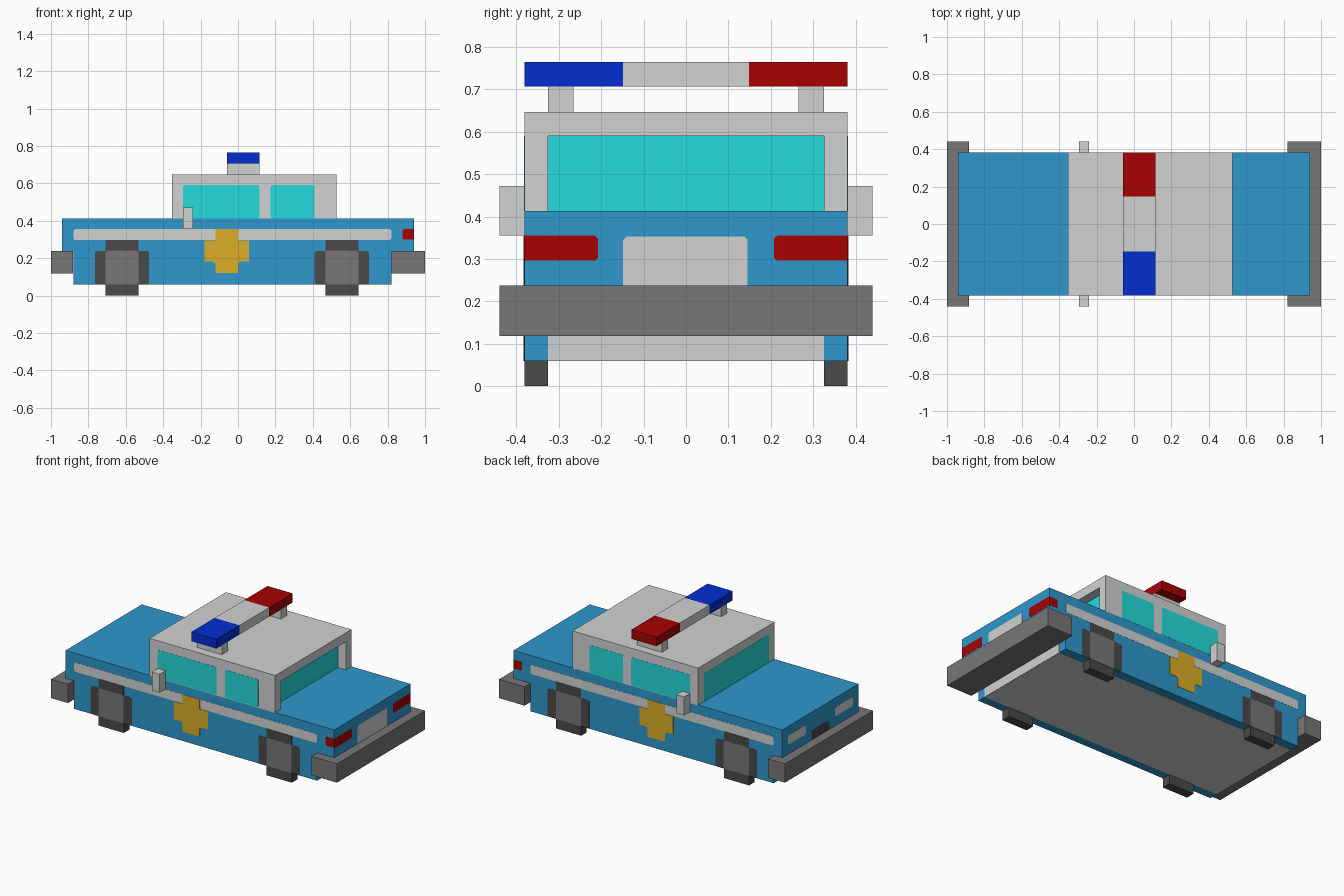
import bpy, bmesh

cube = bpy.data.objects.get("Cube")
if cube:
    bpy.data.objects.remove(cube, do_unlink=True)


def linear(c):
    c /= 255
    return c / 12.92 if c <= 0.04045 else ((c + 0.055) / 1.055) ** 2.4


def material(name, r, g, b):
    m = bpy.data.materials.new(name)
    col = (linear(r), linear(g), linear(b), 1)
    m.diffuse_color = col
    m.use_nodes = True
    bsdf = next(n for n in m.node_tree.nodes if n.type == 'BSDF_PRINCIPLED')
    bsdf.inputs["Base Color"].default_value = col
    return m


PAINT = material("body_blue", 46, 152, 205)
PALE = material("pale_grey", 209, 211, 210)
GLASS = material("glass_teal", 38, 219, 220)
RED = material("light_red", 168, 2, 2)
BLUE = material("beacon_blue", 2, 46, 206)
GOLD = material("badge_gold", 219, 174, 38)
GREY = material("mid_grey", 119, 119, 119)
DARK = material("tyre_dark", 74, 74, 74)


def prism(name, axis, pts, a, b, mat):
    """Extrude a 2D outline along an axis from a to b."""
    place = {'x': lambda p, t: (t, p[0], p[1]),
             'y': lambda p, t: (p[0], t, p[1])}[axis]
    bm = bmesh.new()
    lo = [bm.verts.new(place(p, a)) for p in pts]
    hi = [bm.verts.new(place(p, b)) for p in pts]
    bm.faces.new(lo)
    bm.faces.new(hi)
    n = len(pts)
    for i in range(n):
        j = (i + 1) % n
        bm.faces.new((lo[i], lo[j], hi[j], hi[i]))
    bmesh.ops.recalc_face_normals(bm, faces=bm.faces)
    me = bpy.data.meshes.new(name)
    bm.to_mesh(me)
    bm.free()
    me.materials.append(mat)
    ob = bpy.data.objects.new(name, me)
    bpy.context.collection.objects.link(ob)
    return ob


def rect(u0, u1, v0, v1, cut=0.0):
    """Rectangle outline, optionally with clipped corners."""
    if not cut:
        return [(u0, v0), (u1, v0), (u1, v1), (u0, v1)]
    c = cut
    return [(u0 + c, v0), (u1 - c, v0), (u1, v0 + c), (u1, v1 - c),
            (u1 - c, v1), (u0 + c, v1), (u0, v1 - c), (u0, v0 + c)]


def box(name, x0, x1, y0, y1, z0, z1, mat):
    return prism(name, 'x', rect(y0, y1, z0, z1), x0, x1, mat)


W = 0.381     # half width of the body
T = 0.001     # thickness of painted plates

# Body shell with stepped ends, floor and bumpers
prism("body", 'y', [(-0.88, 0.06), (0.82, 0.06), (0.82, 0.237), (0.94, 0.237),
                    (0.94, 0.413), (-0.94, 0.413), (-0.94, 0.237), (-0.88, 0.237)],
      -W, W, PAINT)
box("floor", -0.88, 0.82, -0.325, 0.325, 0.06 - T, 0.061, PALE)
box("rear_valance", 0.819, 0.82 + T, -0.325, 0.325, 0.06, 0.12, PALE)
box("front_bumper", -1.0, -0.882, -0.44, 0.44, 0.118, 0.237, GREY)
box("rear_bumper", 0.822, 1.0, -0.44, 0.44, 0.118, 0.237, GREY)

# Cabin with a recessed rear window
box("cabin", -0.352, 0.47, -W, W, 0.41, 0.647, PALE)
prism("rear_window_frame", 'x',
      [(-W, 0.41), (-0.325, 0.41), (-0.325, 0.59), (0.325, 0.59),
       (0.325, 0.41), (W, 0.41), (W, 0.647), (-W, 0.647)], 0.47, 0.527, PALE)
box("rear_window", 0.469, 0.47 + T, -0.325, 0.325, 0.413, 0.59, GLASS)
box("windscreen", -0.352 - T, -0.351, -0.325, 0.325, 0.413, 0.59, GLASS)

# Roof beacon bar
box("beacon_middle", -0.06, 0.115, -0.148, 0.148, 0.707, 0.765, PALE)
box("beacon_blue", -0.06, 0.115, -W, -0.148, 0.707, 0.765, BLUE)
box("beacon_red", -0.06, 0.115, 0.148, W, 0.707, 0.765, RED)

# Front grille and rear plate
prism("grille", 'x', rect(-0.09, 0.09, 0.237, 0.295, 0.012), -0.94 - T, -0.939, DARK)
prism("rear_plate", 'x', [(-0.148, 0.237), (0.145, 0.237), (0.145, 0.345),
                          (0.138, 0.353), (-0.14, 0.353), (-0.148, 0.345)],
      0.939, 0.94 + T, PALE)

# Parts repeated on both sides
badge = [(-0.12, 0.12), (0.0, 0.12), (0.0, 0.172), (0.015, 0.181),
         (0.058, 0.181), (0.058, 0.295), (0.0, 0.295), (0.0, 0.355),
         (-0.12, 0.355), (-0.12, 0.295), (-0.178, 0.295), (-0.178, 0.181),
         (-0.135, 0.181), (-0.12, 0.172)]
for s, side in ((-1, "right"), (1, "left")):
    def panel(name, pts, mat, layer=1):
        prism(f"{side}_{name}", 'y', pts, s * (W - 0.001), s * (W + T * layer), mat)

    panel("stripe", rect(-0.88, 0.82, 0.297, 0.355, 0.008), PALE)
    panel("badge", badge, GOLD, 2)
    panel("front_window", rect(-0.295, 0.116, 0.413, 0.59, 0.006), GLASS)
    panel("rear_side_window", rect(0.175, 0.409, 0.413, 0.59, 0.006), GLASS)

    # Tail light wraps square round the corner, clipped only at its inner ends
    panel("tail_light_side", [(0.94 + T, 0.3), (0.94 + T, 0.355), (0.887, 0.355),
                              (0.88, 0.348), (0.88, 0.307), (0.887, 0.3)], RED)
    prism(f"{side}_tail_light", 'x',
          [(s * y, z) for y, z in ((W, 0.296), (W, 0.355), (0.215, 0.355),
                                   (0.207, 0.347), (0.207, 0.304), (0.215, 0.296))],
          0.939, 0.94 + T, RED)
    prism(f"{side}_headlight", 'x',
          rect(*sorted((s * 0.145, s * 0.325)), 0.296, 0.355, 0.01),
          -0.94 - T, -0.939, PALE)

    # Wheels: dark stepped tyre with a grey hub
    for x, end in ((-0.62, "front"), (0.555, "rear")):
        box(f"{side}_{end}_tyre", x - 0.088, x + 0.088,
            *sorted((s * 0.325, s * W)), 0.0, 0.1, DARK)
        panel(f"{end}_wheel_side", rect(x - 0.145, x + 0.145, 0.06, 0.238, 0.008), DARK)
        panel(f"{end}_tyre_top", rect(x - 0.088, x + 0.088, 0.23, 0.296), DARK, 1.5)
        panel(f"{end}_hub", rect(x - 0.088, x + 0.088, 0.06, 0.24, 0.008), GREY, 2)

    # Wing mirrors and beacon legs
    box(f"{side}_mirror", -0.295, -0.24, *sorted((s * W, s * 0.44)), 0.355, 0.472, PALE)
    box(f"{side}_beacon_leg", -0.06, 0.115, *sorted((s * 0.265, s * 0.325)),
        0.647, 0.707, PALE)
